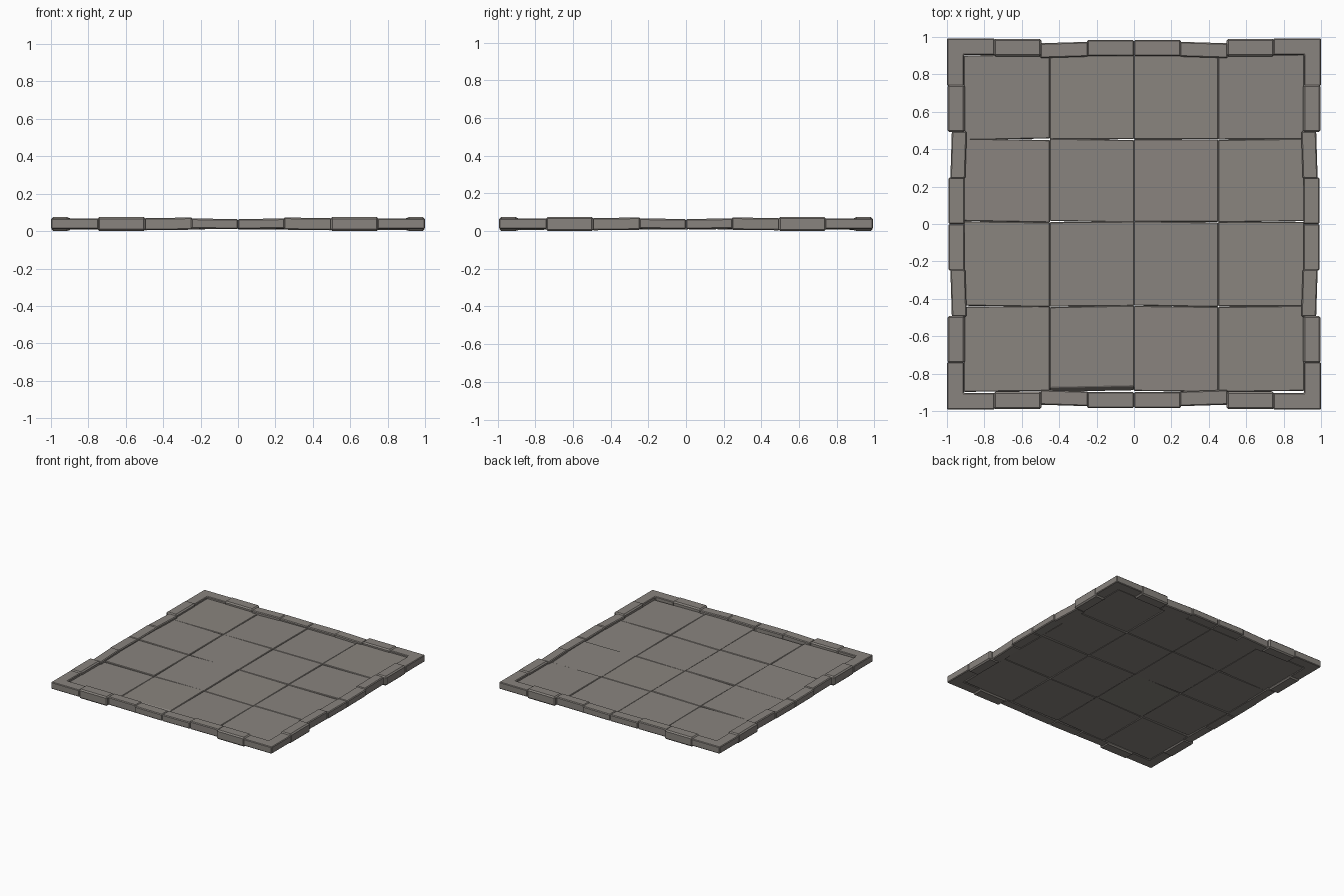
import bpy
import bmesh
import random
from math import pi
from mathutils import Matrix, Vector

random.seed(4)

cube = bpy.data.objects.get("Cube")
if cube:
    bpy.data.objects.remove(cube, do_unlink=True)

# Stone colour
stone = bpy.data.materials.new("warm grey stone")
stone.use_nodes = True
colour = (0.25, 0.23, 0.21, 1)
stone.diffuse_color = colour
shader = stone.node_tree.nodes["Principled BSDF"]
shader.inputs["Base Color"].default_value = colour
shader.inputs["Roughness"].default_value = 0.9


def slab(name, outline, low, high, bevel, turn=Matrix(), tilt=(0, 0), lean=None):
    """Extrude an outline into a chipped stone; tilt slopes it along x and y."""
    bm = bmesh.new()
    face = bm.faces.new([bm.verts.new((x, y, low)) for x, y in outline])
    side = bmesh.ops.extrude_face_region(bm, geom=[face])["geom"]
    top = [v for v in side if isinstance(v, bmesh.types.BMVert)]
    for v in top:
        v.co.z = high
    centre = sum((v.co for v in bm.verts), Vector()) / len(bm.verts)
    if lean:
        for v in top:
            if v.co.y < centre.y:
                v.co.y += lean
    for v in bm.verts:
        v.co.z += (v.co.x - centre.x) * tilt[0] + (v.co.y - centre.y) * tilt[1]
    bmesh.ops.recalc_face_normals(bm, faces=bm.faces)
    bmesh.ops.bevel(bm, geom=bm.edges[:], offset=bevel, segments=1,
                    profile=0.5, affect='EDGES', clamp_overlap=True)
    bm.transform(turn)
    bmesh.ops.recalc_face_normals(bm, faces=bm.faces)
    mesh = bpy.data.meshes.new(name)
    bm.to_mesh(mesh)
    bm.free()
    mesh.materials.append(stone)
    obj = bpy.data.objects.new(name, mesh)
    bpy.context.collection.objects.link(obj)
    return obj


# Paving tiles, four by four, each slightly crooked and sloping
columns = [-0.91, -0.45, 0, 0.45, 0.91]
rows = [-0.895, -0.44, 0.012, 0.453, 0.905]
for r in range(4):
    for c in range(4):
        x0, x1 = columns[c], columns[c + 1]
        y0, y1 = rows[r], rows[r + 1]
        skew = random.uniform(-0.005, 0.005)
        drop = random.uniform(-0.003, 0.003)
        outline = [(x0, y0 + skew), (x1, y0 - skew),
                   (x1, y1 - skew), (x0, y1 + skew)]
        tilt = (random.uniform(-0.01, 0.01), random.uniform(-0.012, 0.012))
        slab(f"paving_tile_{r + 1}_{c + 1}", outline, 0.012 + drop, 0.052 + drop,
             0.004, tilt=tilt, lean=0.025 if (r, c) == (0, 1) else None)

# Border stones for one half of a side: start, end, outer, inner, low, high
half_side = [
    (0.0, 0.25, 0.992, 0.905, 0.012, 0.066),
    (0.245, 0.50, 0.982, 0.902, 0.006, 0.071),
    (0.495, 0.75, 0.998, 0.903, 0.0, 0.076),
]
corner = [(1, 1), (0.745, 1), (0.745, 0.91), (0.91, 0.91), (0.91, 0.745), (1, 0.745)]
squash = Matrix.Diagonal((1, 0.992, 1, 1))

for n, side in enumerate(("back", "left", "front", "right")):
    turn = squash @ Matrix.Rotation(n * pi / 2, 4, 'Z')
    for sign, end in ((-1, "a"), (1, "b")):
        for k, (s, e, outer, inner, low, high) in enumerate(half_side):
            bend = 0.008 if k == 1 else 0
            outline = [(sign * s, inner), (sign * e, inner - bend),
                       (sign * e, outer - bend), (sign * s, outer)]
            slope = sign * (-0.012 if k == 1 else 0.008 if k == 0 else 0)
            slab(f"{side}_border_stone_{end}{k + 1}", outline, low, high,
                 0.01 if k == 2 else 0.006, turn, (slope, 0))
    # L-shaped stone closing the corner after this side
    slab(f"{side}_corner_stone", corner, 0.012, 0.068, 0.005, turn)
